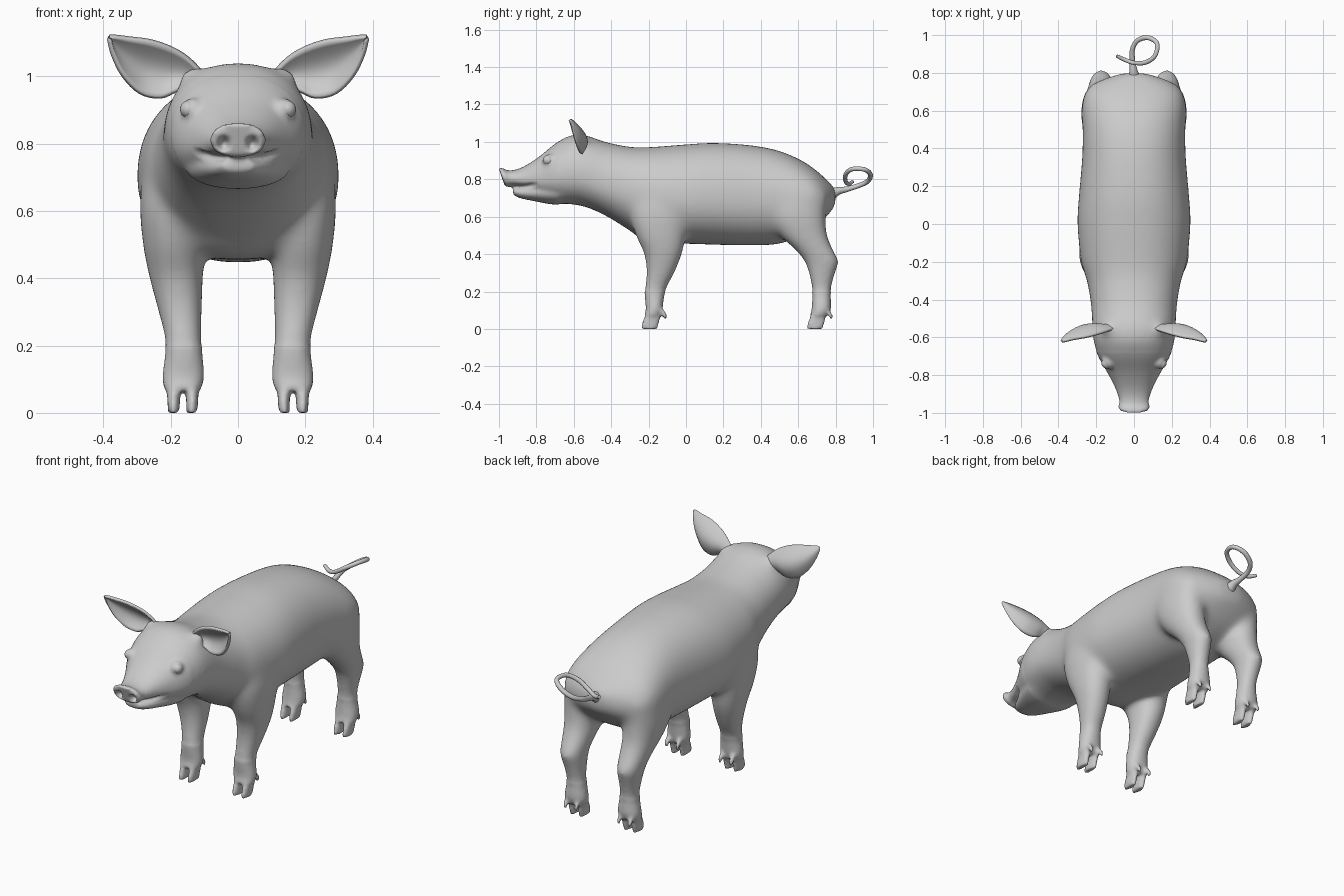
import bpy, bmesh
from math import sin, cos, pi
from mathutils import Vector, Matrix

if "Cube" in bpy.data.objects:
    bpy.data.objects.remove(bpy.data.objects["Cube"])


def spline(rows, n=5):
    """Catmull-Rom interpolation through rows of numbers."""
    out = []
    for i in range(len(rows) - 1):
        p = [rows[max(0, min(len(rows) - 1, i + k))] for k in (-1, 0, 1, 2)]
        for j in range(n):
            t = j / n
            out.append([0.5 * (2*b + (c - a)*t + (2*a - 5*b + 4*c - d)*t*t + (3*b - a - 3*c + d)*t**3)
                        for a, b, c, d in zip(*p)])
    return out + [list(rows[-1])]


def oval(n=40, power=2.2):
    """Unit superellipse points."""
    for i in range(n):
        c, s = cos(2*pi*i/n), sin(2*pi*i/n)
        yield (abs(c)**(2/power) * (1 if c >= 0 else -1),
               abs(s)**(2/power) * (1 if s >= 0 else -1))


def loft(bm, rows, ring):
    """Skin a closed tube through one ring per row."""
    rings = [[bm.verts.new(p) for p in ring(r)] for r in spline(rows)]
    n = len(rings[0])
    for a, b in zip(rings, rings[1:]):
        for i in range(n):
            bm.faces.new((a[i], a[(i+1) % n], b[(i+1) % n], b[i]))
    bm.faces.new(rings[0])
    bm.faces.new(rings[-1])


def trunk_ring(r):
    y, top, mid, bot, w = r
    tilt = -0.35 if y < -0.93 else 0
    for c, s in oval():
        dz = s * ((top - mid) if s > 0 else (mid - bot))
        yield (c*w, y + tilt*dz, mid + dz)


def limb_ring(side):
    def ring(r):
        z, y0, y1, x0, x1 = r
        for c, s in oval(28):
            yield (side*((x0+x1)/2 + c*(x1-x0)/2), (y0+y1)/2 + s*(y1-y0)/2, z)
    return ring


def blob(bm, loc, size):
    m = Matrix.Translation(loc) @ Matrix.Diagonal((*size, 1))
    bmesh.ops.create_uvsphere(bm, u_segments=24, v_segments=16, radius=1, matrix=m)


def finish(bm, name):
    bmesh.ops.recalc_face_normals(bm, faces=bm.faces)
    for f in bm.faces:
        f.smooth = True
    me = bpy.data.meshes.new(name)
    bm.to_mesh(me)
    bm.free()
    ob = bpy.data.objects.new(name, me)
    bpy.context.collection.objects.link(ob)
    return ob


def activate(ob):
    bpy.ops.object.select_all(action='DESELECT')
    ob.select_set(True)
    bpy.context.view_layer.objects.active = ob


# Trunk and head: y, top z, widest z, bottom z, half width
trunk = [(-.985, .86, .81, .762, .076), (-.965, .862, .81, .758, .084), (-.94, .848, .805, .764, .077),
         (-.90, .855, .80, .76, .088), (-.85, .878, .80, .745, .108), (-.78, .925, .80, .71, .145),
         (-.70, .99, .82, .68, .19), (-.62, 1.035, .83, .667, .215), (-.54, 1.037, .82, .653, .222),
         (-.43, 1.0, .78, .605, .228), (-.30, .974, .74, .525, .25), (-.20, .972, .71, .46, .28),
         (0, .987, .70, .455, .30), (.15, .995, .70, .45, .292), (.35, .982, .70, .446, .275),
         (.50, .952, .70, .455, .272), (.62, .90, .69, .50, .275), (.70, .845, .69, .55, .255),
         (.76, .79, .69, .61, .18), (.80, .75, .70, .66, .06)]
jaw = [(-.925, .752, .735, .718, .045), (-.89, .757, .73, .70, .07), (-.82, .77, .73, .685, .105),
       (-.70, .80, .74, .665, .155), (-.60, .80, .75, .68, .17)]
# Limbs: z, y front, y back, x inner, x outer
front_leg = [(.07, -.225, -.135, .11, .22), (.11, -.215, -.125, .1, .225), (.20, -.222, -.11, .107, .216),
             (.30, -.213, -.06, .106, .238), (.40, -.225, -.02, .103, .264), (.50, -.27, 0, .1, .283),
             (.62, -.30, .02, .1, .292), (.75, -.27, 0, .12, .28)]
hind_leg = [(.07, .662, .755, .11, .22), (.11, .672, .775, .1, .225), (.20, .674, .775, .113, .212),
            (.30, .654, .80, .113, .226), (.36, .632, .82, .11, .238), (.42, .585, .79, .1, .25),
            (.50, .50, .757, .09, .266), (.60, .43, .747, .08, .28), (.72, .40, .757, .08, .275)]

bm = bmesh.new()
loft(bm, trunk, trunk_ring)
loft(bm, jaw, trunk_ring)
for side in (1, -1):
    loft(bm, front_leg, limb_ring(side))
    loft(bm, hind_leg, limb_ring(side))
    blob(bm, (side*.13, -.555, .995), (.05, .03, .035))     # ear root
    blob(bm, (side*.134, -.728, .90), (.036, .04, .036))    # eyelid mound
    for shift in (0, .885):
        for o in (-1, 1):
            # cloven toe and dewclaw
            cx = .164 + o*.027
            loft(bm, [(0, -.24+shift, -.152+shift, cx-.017, cx+.017),
                      (.04, -.233+shift, -.142+shift, cx-.017-.002*(o < 0), cx+.017+.002*(o > 0)),
                      (.10, -.205+shift, -.13+shift, cx-.022, cx+.022)], limb_ring(side))
            cx = .164 + o*.033
            loft(bm, [(.05, -.117+shift, -.103+shift, cx-.007, cx+.007),
                      (.075, -.127+shift, -.10+shift, cx-.013, cx+.013),
                      (.115, -.16+shift, -.13+shift, cx-.014, cx+.014)], limb_ring(side))
body = finish(bm, "pig_body")

# Fuse the parts into one skin
activate(body)
mod = body.modifiers.new("fuse", 'REMESH')
mod.mode = 'VOXEL'
mod.voxel_size = .009
bpy.ops.object.modifier_apply(modifier=mod.name)

# Soften the joins, then sculpt nostrils and mouth
bm = bmesh.new()
bm.from_mesh(body.data)
axes = dict(factor=.5, use_axis_x=True, use_axis_y=True, use_axis_z=True)
soft = [v for v in bm.verts if v.co.z > .2 and v.co.y > -.68]
for _ in range(4):
    bmesh.ops.smooth_vert(bm, verts=bm.verts, **axes)
for _ in range(35):
    bmesh.ops.smooth_vert(bm, verts=soft, **axes)
for v in bm.verts:
    x, y, z = v.co
    if y < -.94:
        d = ((abs(x) - .042) / .02)**2 + ((z - .80) / .025)**2
        if d < 1:
            v.co.y += .035 * (1 - d)
    if -.955 < y < -.79:
        lip = .762 + .012 * max(0, (y + .87) / .08)
        w = max(0, 1 - ((z - lip) / .014)**2) * min(1, (-.79 - y) / .04)
        v.co.x -= .17 * x * w
for f in bm.faces:
    f.smooth = True
bm.to_mesh(body.data)
bm.free()

# Ears: lower edge point, upper edge point from root to tip
ear_rows = [(.125, -.55, .965, .105, -.555, 1.01), (.18, -.555, .957, .15, -.57, 1.055),
            (.23, -.56, .937, .20, -.585, 1.085), (.29, -.57, .95, .26, -.60, 1.105),
            (.34, -.59, 1.0, .32, -.61, 1.113), (.37, -.607, 1.06, .36, -.62, 1.118),
            (.383, -.622, 1.11, .381, -.624, 1.118)]
for side, label in ((1, "left"), (-1, "right")):
    bm = bmesh.new()
    grid = []
    for r in spline(ear_rows, 4):
        low, up = Vector(r[:3]), Vector(r[3:])
        cup = .26 * (up - low).length
        row = []
        for j in range(13):
            p = low.lerp(up, j / 12)
            row.append(bm.verts.new((side*p.x, p.y + cup*sin(pi*j/12), p.z)))
        grid.append(row)
    for a, b in zip(grid, grid[1:]):
        for j in range(12):
            bm.faces.new((a[j], a[j+1], b[j+1], b[j]))
    ear = finish(bm, label + "_ear")
    mod = ear.modifiers.new("thickness", 'SOLIDIFY')
    mod.thickness = .014
    mod.offset = 0
    # Eye
    bm = bmesh.new()
    blob(bm, (side*.146, -.737, .902), (.026, .028, .026))
    finish(bm, label + "_eye")

# Curly tail: x, y, z, radius
tail_rows = [(0, .775, .72, .034), (-.003, .815, .738, .021), (-.008, .86, .747, .015),
             (-.008, .925, .767, .013), (.02, .972, .79, .013), (.075, .986, .825, .013),
             (.122, .955, .852, .012), (.11, .89, .855, .012), (.06, .855, .828, .012),
             (0, .853, .79, .011), (-.05, .87, .775, .011), (-.092, .89, .787, .009)]
pts = spline(tail_rows, 6)
cu = bpy.data.curves.new("tail", 'CURVE')
cu.dimensions = '3D'
cu.bevel_depth = 1
cu.bevel_resolution = 4
cu.use_fill_caps = True
sp = cu.splines.new('POLY')
sp.points.add(len(pts) - 1)
for p, (x, y, z, r) in zip(sp.points, pts):
    p.co = (x, y, z, 1)
    p.radius = r
sp.use_smooth = True
tail = bpy.data.objects.new("tail", cu)
bpy.context.collection.objects.link(tail)
activate(tail)
bpy.ops.object.convert(target='MESH')
